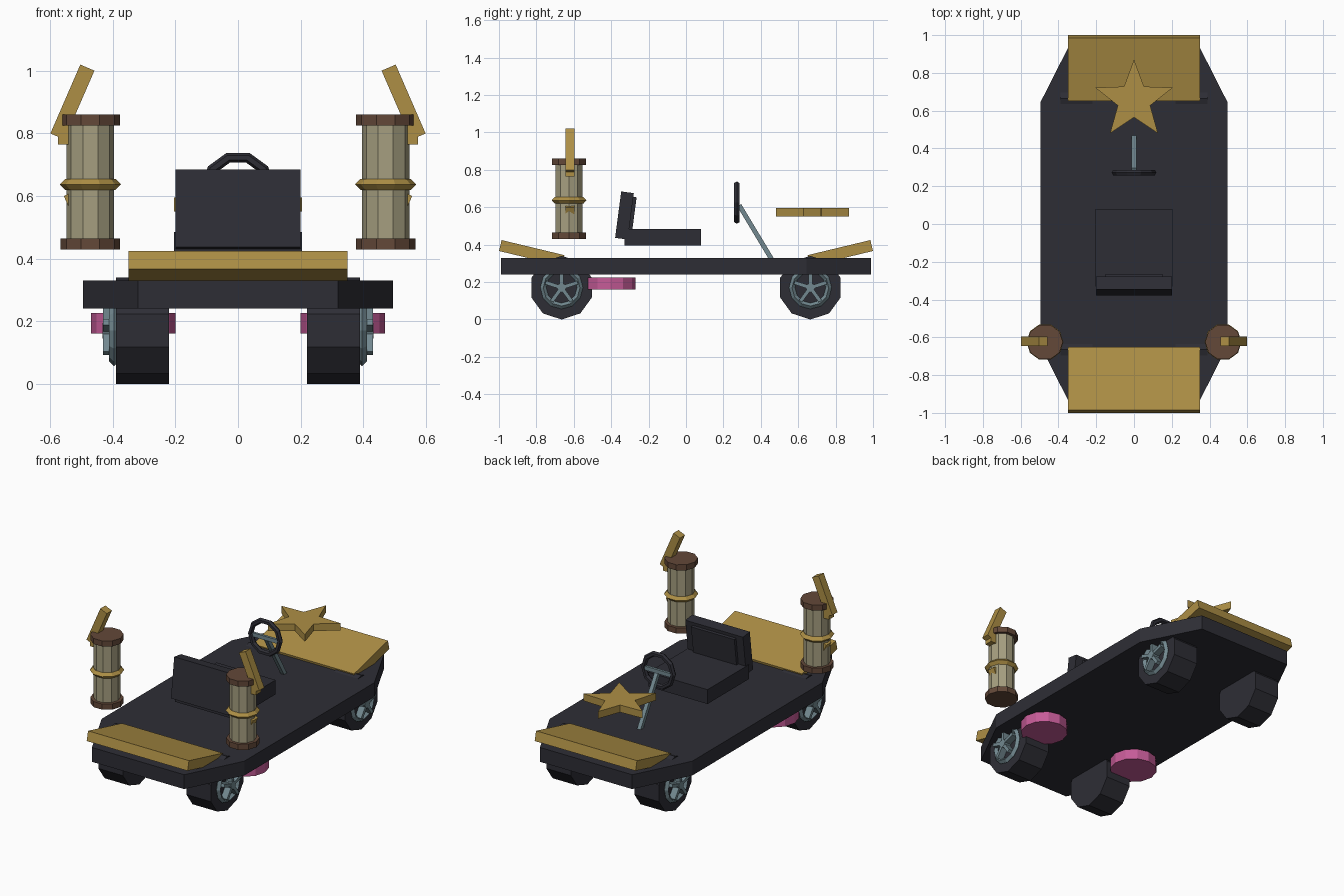
import bpy, bmesh
from math import sin, cos, pi, radians

if "Cube" in bpy.data.objects:
    bpy.data.objects.remove(bpy.data.objects["Cube"])


def material(name, rgb):
    m = bpy.data.materials.new(name)
    m.diffuse_color = (*rgb, 1)
    m.use_nodes = True
    m.node_tree.nodes["Principled BSDF"].inputs["Base Color"].default_value = m.diffuse_color
    return m


DARK = material("charcoal", (0.027, 0.027, 0.036))
GOLD = material("gold", (0.42, 0.275, 0.06))
BROWN = material("brown", (0.125, 0.065, 0.04))
BEIGE = material("beige", (0.38, 0.345, 0.215))
STEEL = material("blue grey", (0.17, 0.25, 0.28))
PINK = material("pink", (0.56, 0.105, 0.31))


def ngon(n, r, phase=0.0):
    return [(r * cos(phase + 2 * pi * i / n), r * sin(phase + 2 * pi * i / n)) for i in range(n)]


def prism(name, pts, depth, mat, loc, rot=(0, 0, 0)):
    """Extrude a 2D outline along local z, centred on loc."""
    bm = bmesh.new()
    low = [bm.verts.new((x, y, -depth / 2)) for x, y in pts]
    high = [bm.verts.new((x, y, depth / 2)) for x, y in pts]
    bm.faces.new(low[::-1])
    bm.faces.new(high)
    for i in range(len(pts)):
        j = (i + 1) % len(pts)
        bm.faces.new((low[i], low[j], high[j], high[i]))
    bmesh.ops.recalc_face_normals(bm, faces=bm.faces)
    me = bpy.data.meshes.new(name)
    bm.to_mesh(me)
    bm.free()
    me.materials.append(mat)
    ob = bpy.data.objects.new(name, me)
    ob.location = loc
    ob.rotation_euler = [radians(a) for a in rot]
    bpy.context.collection.objects.link(ob)
    return ob


def box(name, size, mat, loc, rot=(0, 0, 0)):
    x, y = size[0] / 2, size[1] / 2
    return prism(name, [(-x, -y), (x, -y), (x, y), (-x, y)], size[2], mat, loc, rot)


def ring(name, major, minor, n, mat, loc, rot=(0, 0, 0), sides=4):
    bpy.ops.mesh.primitive_torus_add(major_radius=major, minor_radius=minor, major_segments=n,
                                     minor_segments=sides, location=loc,
                                     rotation=[radians(a) for a in rot])
    ob = bpy.context.object
    ob.name = name
    ob.data.materials.append(mat)
    for p in ob.data.polygons:
        p.use_smooth = False
    return ob


# Deck with chamfered corners
prism("deck", [(0.32, -0.99), (0.495, -0.645), (0.495, 0.645), (0.32, 0.99),
               (-0.32, 0.99), (-0.495, 0.645), (-0.495, -0.645), (-0.32, -0.99)],
      0.09, DARK, (0, 0, 0.285))

for end, label in ((-1, "front"), (1, "back")):
    # Tilted end panels
    box(label + "_panel", (0.70, 0.345, 0.06), GOLD, (0, end * 0.825, 0.355), (end * 13.5, 0, 0))
    for s, side in ((-1, "left"), (1, "right")):
        # Wheels with rim, hub and five spokes
        tag = f"{label}_{side}_"
        y = end * 0.665
        prism(tag + "tyre", ngon(10, 0.17), 0.17, DARK, (s * 0.305, y, 0.17), (0, 90, 0))
        ring(tag + "rim", 0.098, 0.016, 12, STEEL, (s * 0.396, y, 0.17), (0, 90, 0))
        prism(tag + "hub", ngon(8, 0.025), 0.05, STEEL, (s * 0.408, y, 0.17), (0, 90, 0))
        for k in range(5):
            a = 2 * pi * k / 5
            box(f"{tag}spoke_{k}", (0.042, 0.02, 0.09), STEEL,
                (s * 0.41, y - 0.045 * sin(a), 0.17 + 0.045 * cos(a)), (72 * k, 0, 0))

for s, side in ((-1, "left"), (1, "right")):
    # Discs under the deck
    prism(side + "_under_disc", ngon(12, 0.135), 0.065, PINK, (s * 0.335, -0.405, 0.193))

    # Capped canisters with a band
    x, y = s * 0.4715, -0.625
    prism(side + "_canister", ngon(10, 0.076), 0.38, BEIGE, (x, y, 0.645))
    for z, part in ((0.447, "bottom"), (0.843, "top")):
        prism(f"{side}_{part}_cap", ngon(10, 0.095), 0.035, BROWN, (x, y, z))
    ring(side + "_band", 0.08, 0.018, 10, GOLD, (x, y, 0.637))

    # Handle bar leaning inwards, with its lower brackets
    box(side + "_handle", (0.049, 0.05, 0.24), GOLD, (s * 0.529, -0.62, 0.90), (0, -s * 23.5, 0))
    box(side + "_handle_bracket", (0.07, 0.05, 0.05), GOLD, (s * 0.54, -0.62, 0.79))
    box(side + "_lower_bracket", (0.04, 0.05, 0.04), GOLD, (s * 0.53, -0.62, 0.59), (0, s * 25, 0))

# Seat
box("seat", (0.41, 0.41, 0.09), DARK, (0, -0.125, 0.44))
box("backrest", (0.40, 0.068, 0.25), DARK, (0, -0.329, 0.556), (-7.5, 0, 0))
box("backrest_pad", (0.30, 0.03, 0.20), DARK, (0, -0.292, 0.556), (-7.5, 0, 0))

# Steering wheel, crossbar and column
ring("steering_wheel", 0.102, 0.0165, 10, DARK, (0, 0.272, 0.625), (90, 0, 0), 6)
box("steering_crossbar", (0.20, 0.016, 0.025), STEEL, (0, 0.275, 0.62))
box("steering_column", (0.025, 0.025, 0.34), STEEL, (0, 0.372, 0.465), (31, 0, 0))

# Floating star
outer, inner = ngon(5, 0.2156, pi / 2), ngon(5, 0.09, pi / 2 + pi / 5)
prism("star", [p for pair in zip(outer, inner) for p in pair], 0.045, GOLD, (0, 0.655, 0.573))
